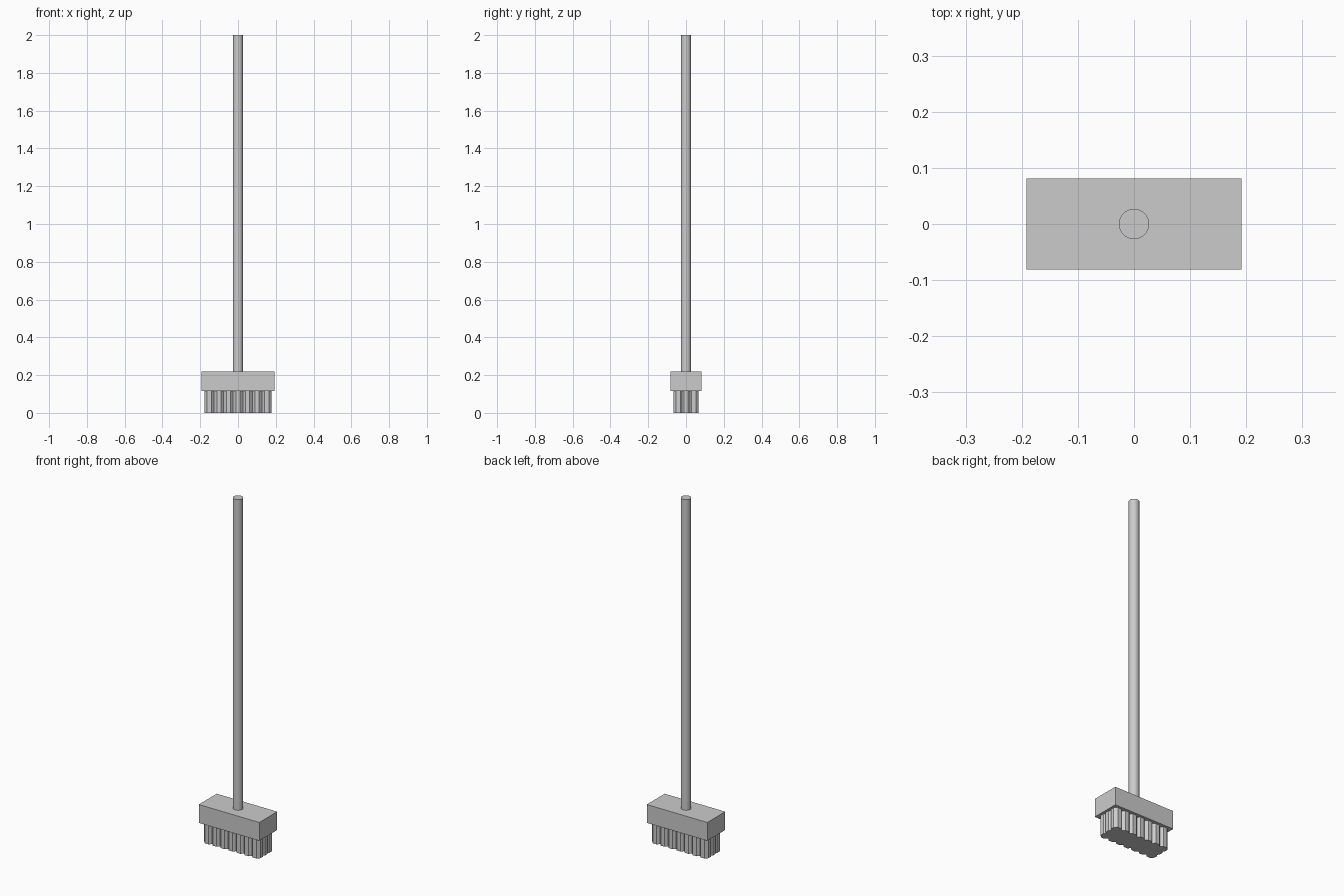
import bpy, bmesh, math

if "Cube" in bpy.data.objects:
    bpy.data.objects.remove(bpy.data.objects["Cube"])


def add_object(name, bm):
    bmesh.ops.recalc_face_normals(bm, faces=bm.faces)
    mesh = bpy.data.meshes.new(name)
    bm.to_mesh(mesh)
    bm.free()
    obj = bpy.data.objects.new(name, mesh)
    bpy.context.collection.objects.link(obj)
    return obj


def prism(name, profile, z0, z1):
    bm = bmesh.new()
    low = [bm.verts.new((x, y, z0)) for x, y in profile]
    high = [bm.verts.new((x, y, z1)) for x, y in profile]
    n = len(profile)
    bm.faces.new(low[::-1])
    bm.faces.new(high)
    for i in range(n):
        j = (i + 1) % n
        bm.faces.new((low[i], low[j], high[j], high[i]))
    return add_object(name, bm)


def fluted_side(count, half_length, offset, tuft=0.0267, flat=0.0115):
    """Bumps along one side: a flat face per tuft, a V groove between tufts."""
    step = 2 * (half_length - tuft) / (count - 1)
    depth = step / 2 - flat
    points = []
    for i in range(count):
        c = -half_length + tuft + i * step
        points += [(c - flat, -offset), (c + flat, -offset)]
        if i < count - 1:
            points.append((c + step / 2, -offset + depth))
    return points


# Head block
HX, HY = 0.192, 0.081
prism("brush_head", [(-HX, -HY), (HX, -HY), (HX, HY), (-HX, HY)], 0.115, 0.22)

# Bristles: merged 7 x 3 tufts, outlined side by side
BX, BY = 0.178, 0.067
front = fluted_side(7, BX, BY)
right = [(-y, x) for x, y in fluted_side(3, BY, BX)]
half = front + right
prism("bristles", half + [(-x, -y) for x, y in half], 0.0, 0.115)

# Handle
sides = 32
circle = [(0.027 * math.cos(2 * math.pi * i / sides),
           0.027 * math.sin(2 * math.pi * i / sides)) for i in range(sides)]
handle = prism("handle", circle, 0.21, 2.0)
bpy.ops.object.select_all(action='DESELECT')
handle.select_set(True)
bpy.context.view_layer.objects.active = handle
bpy.ops.object.shade_smooth_by_angle(angle=math.radians(30))
